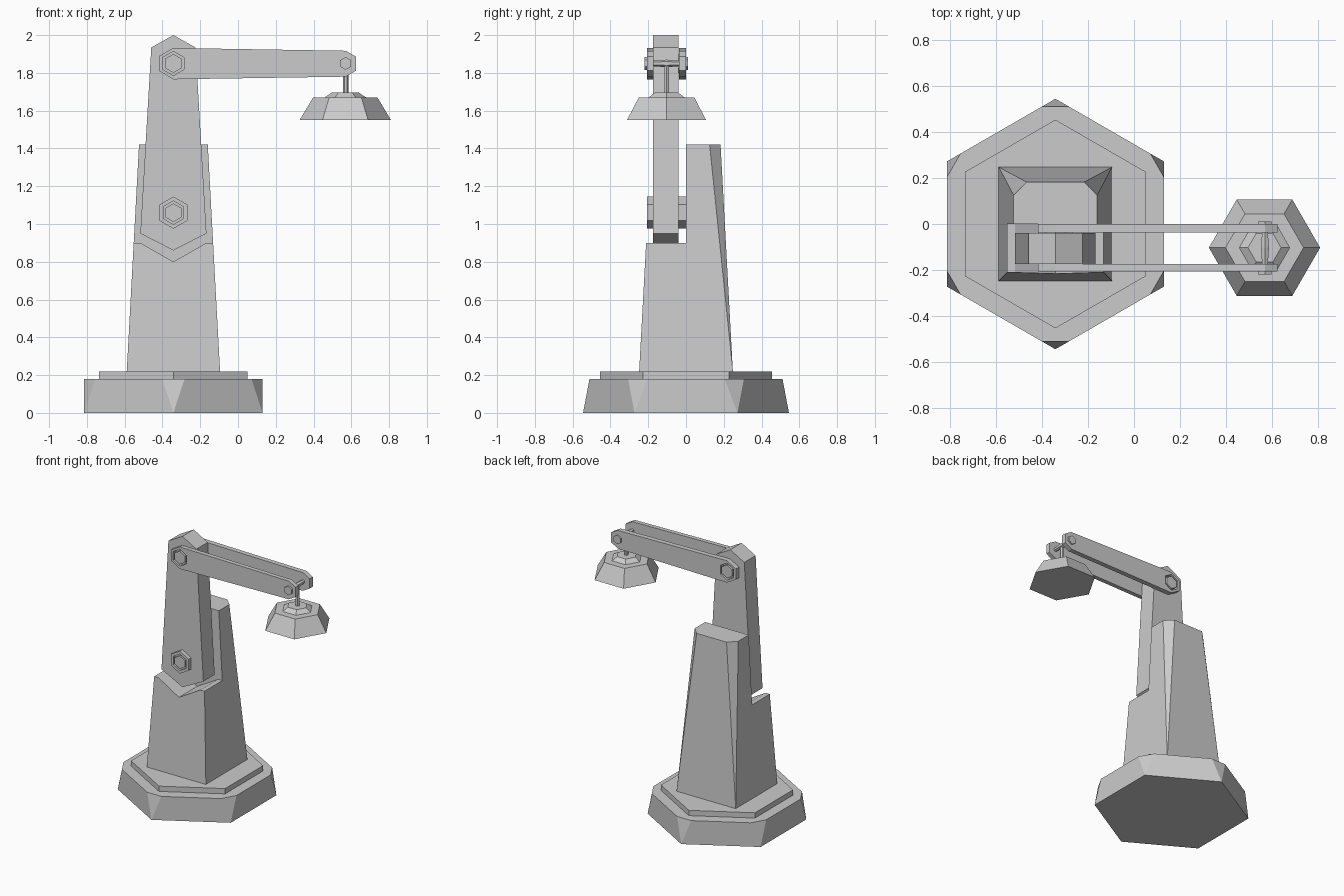
import bpy, bmesh
from math import sin, cos, pi, radians
from mathutils import Vector

if "Cube" in bpy.data.objects:
    bpy.data.objects.remove(bpy.data.objects["Cube"])

CX = -0.342          # axis of the pedestal


def finish(bm, name):
    bmesh.ops.recalc_face_normals(bm, faces=bm.faces)
    me = bpy.data.meshes.new(name)
    bm.to_mesh(me)
    bm.free()
    ob = bpy.data.objects.new(name, me)
    bpy.context.collection.objects.link(ob)
    return ob


def hull(name, pts):
    bm = bmesh.new()
    for p in pts:
        bm.verts.new(p)
    bmesh.ops.convex_hull(bm, input=bm.verts)
    bmesh.ops.dissolve_limit(bm, angle_limit=radians(0.5), verts=bm.verts, edges=bm.edges)
    return finish(bm, name)


def plate(name, prof, y0, y1):
    """Extrude an x,z outline from y0 to y1."""
    bm = bmesh.new()
    a = [bm.verts.new((x, y0, z)) for x, z in prof]
    b = [bm.verts.new((x, y1, z)) for x, z in prof]
    bm.faces.new(a)
    bm.faces.new(b)
    for i in range(len(a)):
        j = (i + 1) % len(a)
        bm.faces.new((a[i], a[j], b[j], b[i]))
    return finish(bm, name)


def lathe(name, prof, cx, c2, axis='Z', turn=0.0, n=6):
    """Closed n-sided turning of (radius, height) pairs about Z or Y."""
    bm = bmesh.new()
    rings = []
    for r, h in prof:
        ring = []
        for i in range(n):
            t = turn + 2 * pi * i / n
            u, v = r * cos(t), r * sin(t)
            ring.append(bm.verts.new((cx + u, c2 + v, h) if axis == 'Z' else (cx + u, h, c2 + v)))
        rings.append(ring)
    for a, b in zip(rings, rings[1:]):
        for i in range(n):
            j = (i + 1) % n
            bm.faces.new((a[i], a[j], b[j], b[i]))
    bm.faces.new(rings[0])
    bm.faces.new(rings[-1])
    return finish(bm, name)


def cut(ob, cutter):
    m = ob.modifiers.new("cut", 'BOOLEAN')
    m.operation, m.solver, m.object = 'DIFFERENCE', 'EXACT', cutter
    bpy.context.view_layer.objects.active = ob
    bpy.ops.object.modifier_apply(modifier=m.name)
    bpy.data.objects.remove(cutter)


UP = pi / 2   # turns a hexagon so a point faces along the second axis

# Base: hexagon whose top corners are clipped to triangles
R = 0.545
hexa = [Vector((CX + R * cos(UP + i * pi / 3), R * sin(UP + i * pi / 3), 0)) for i in range(6)]
pts = list(hexa)
for i in range(6):
    for k in (-1, 1):
        p = hexa[i].lerp(hexa[(i + k) % 6], 0.125)
        pts.append((p.x, p.y, 0.18))
hull("base", pts)
lathe("base_step", [(0.454, 0.17), (0.454, 0.22)], CX, 0, turn=UP)

# Tapered tower, back corners chamfered to a point, notched at the front
pts = []
for s in (-1, 1):
    pts += [(CX + s * 0.247, -0.248, 0.22), (CX + s * 0.247, 0.248, 0.22),
            (CX + s * 0.182, -0.183, 1.42), (CX + s * 0.182, 0.125, 1.42),
            (CX + s * 0.125, 0.183, 1.42)]
tower = hull("tower", pts)
notch = plate("notch", [(-1, 0.9), (CX - 0.175, 0.9), (CX, 0.8), (CX + 0.175, 0.9),
                        (0.5, 0.9), (0.5, 1.6), (-1, 1.6)], -0.5, 0)
cut(tower, notch)

# Upright mast
half = [(0.175, 0.95), (0.117, 1.935)]
plate("mast", [(CX, 0.86)] + [(CX + x, z) for x, z in half] + [(CX, 2.0)]
      + [(CX - x, z) for x, z in reversed(half)], -0.175, -0.04)

# Mast bolt with recessed ring, and the rear collar against the tower
lathe("mast_bolt", [(0.085, -0.17), (0.085, -0.206), (0.062, -0.206), (0.062, -0.188),
                    (0.049, -0.188), (0.049, -0.206)], CX, 1.06, 'Y', UP)
lathe("mast_collar", [(0.085, -0.045), (0.085, 0.002)], CX, 1.06, 'Y', UP)

# Twin boom plates with a hexagonal hole at the pivot
boom = [(CX - 0.075, 1.81), (CX, 1.766), (0.57, 1.78), (0.625, 1.812),
        (0.625, 1.886), (0.57, 1.917), (CX, 1.932), (CX - 0.075, 1.89)]
for side, y0, y1 in (("front", -0.206, -0.173), ("back", -0.037, 0.0)):
    ob = plate("boom_" + side, boom, y0, y1)
    cut(ob, lathe("hole", [(0.064, y0 - 0.1), (0.064, y1 + 0.1)], CX, 1.85, 'Y', UP))
lathe("boom_axle", [(0.05, -0.206), (0.05, 0.0)], CX, 1.85, 'Y', UP)

# Tip bolts, cross bar and lamp stem
for side, y0, y1 in (("front", -0.219, -0.2), ("back", -0.01, 0.01)):
    lathe("tip_bolt_" + side, [(0.034, y0), (0.034, y1)], 0.57, 1.85, 'Y', UP)
lathe("tip_bar", [(0.014, -0.18), (0.02, -0.103), (0.014, -0.03)], 0.57, 1.85, 'Y', UP)
lathe("lamp_stem", [(0.014, 1.68), (0.014, 1.85)], 0.57, -0.103)

# Hexagonal lamp shade with a small stepped cap
lathe("lamp_shade", [(0.242, 1.55), (0.17, 1.67), (0.11, 1.67), (0.072, 1.695)], 0.568, -0.103)
